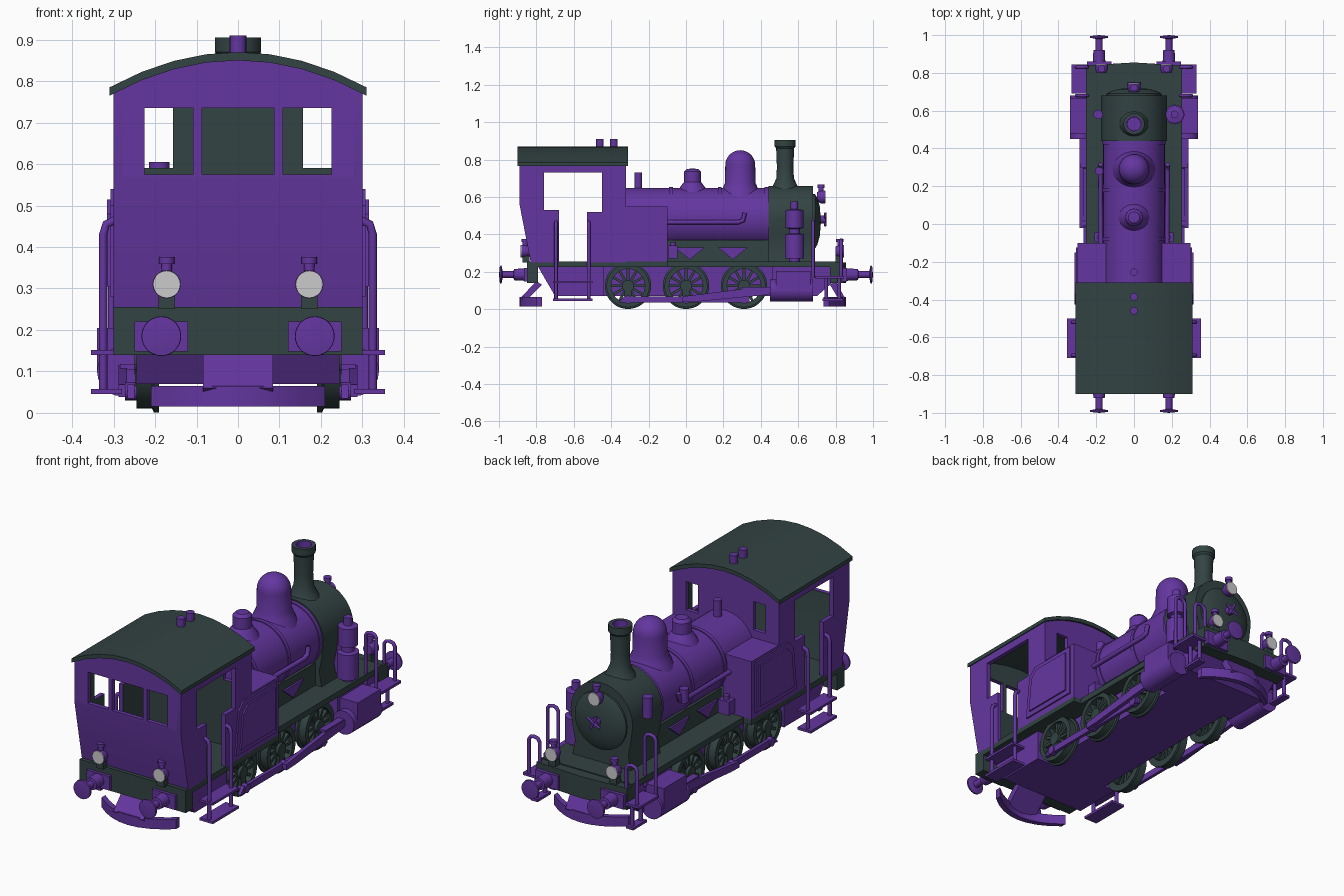
import bpy, bmesh, math
from mathutils import Vector

if "Cube" in bpy.data.objects:
    bpy.data.objects.remove(bpy.data.objects["Cube"])

def material(name, col):
    m = bpy.data.materials.new(name)
    m.diffuse_color = (*col, 1)
    m.use_nodes = True
    m.node_tree.nodes["Principled BSDF"].inputs["Base Color"].default_value = m.diffuse_color
    return m

PURPLE = material("purple paint", (0.127, 0.037, 0.35))
DARK = material("dark green paint", (0.033, 0.056, 0.056))
GREY = material("pale lamp glass", (0.60, 0.60, 0.60))

def finish(name, bm, mat, inner=None):
    """Turn a bmesh into an object; faces pointing along 'inner' become dark."""
    bmesh.ops.remove_doubles(bm, verts=bm.verts, dist=1e-5)
    bmesh.ops.recalc_face_normals(bm, faces=bm.faces)
    for f in bm.faces:
        f.smooth = True
        if inner and f.normal.dot(Vector(inner)) > 0.5:
            f.material_index = 1
    for e in bm.edges:
        e.smooth = len(e.link_faces) == 2 and e.calc_face_angle(0) < 0.6
    me = bpy.data.meshes.new(name)
    bm.to_mesh(me)
    bm.free()
    me.materials.append(mat)
    me.materials.append(DARK)
    ob = bpy.data.objects.new(name, me)
    bpy.context.collection.objects.link(ob)
    return ob

def place(axis, a, b, h):
    return {'x': (h, a, b), 'y': (a, h, b), 'z': (a, b, h)}[axis]

def prism(name, axis, pts, h0, h1, mat, inner=None):
    bm = bmesh.new()
    lo = [bm.verts.new(place(axis, a, b, h0)) for a, b in pts]
    hi = [bm.verts.new(place(axis, a, b, h1)) for a, b in pts]
    bm.faces.new(lo)
    bm.faces.new(hi)
    for i in range(len(pts)):
        j = (i + 1) % len(pts)
        bm.faces.new((lo[i], lo[j], hi[j], hi[i]))
    return finish(name, bm, mat, inner)

def box(name, x0, x1, y0, y1, z0, z1, mat, inner=None):
    return prism(name, 'z', [(x0, y0), (x1, y0), (x1, y1), (x0, y1)], z0, z1, mat, inner)

def lathe(name, axis, ca, cb, prof, mat, seg=28):
    """Revolve (radius, height) points round an axis through (ca, cb)."""
    bm = bmesh.new()
    rings = []
    for r, h in prof:
        rings.append([bm.verts.new(place(axis, ca + r * math.cos(2 * math.pi * i / seg),
                      cb + r * math.sin(2 * math.pi * i / seg), h)) for i in range(seg)])
    for p, q in zip(rings, rings[1:]):
        for i in range(seg):
            j = (i + 1) % seg
            bm.faces.new((p[i], p[j], q[j], q[i]))
    return finish(name, bm, mat)

def cyl(name, axis, ca, cb, r, h0, h1, mat, seg=20):
    return lathe(name, axis, ca, cb, [(0, h0), (r, h0), (r, h1), (0, h1)], mat, seg)

def pipe(name, pts, r, mat=PURPLE):
    cu = bpy.data.curves.new(name, 'CURVE')
    cu.dimensions = '3D'
    cu.bevel_depth, cu.bevel_resolution, cu.use_fill_caps = r, 2, True
    sp = cu.splines.new('POLY')
    sp.points.add(len(pts) - 1)
    for p, c in zip(sp.points, pts):
        p.co = (*c, 1)
    cu.materials.append(mat)
    ob = bpy.data.objects.new(name, cu)
    bpy.context.collection.objects.link(ob)
    return ob

def roof_z(x):
    return 0.87 - 0.085 * (x / 0.31) ** 2

# cab side walls with door opening, dark inside
side = [(-.83, .25), (-.68, .25), (-.68, .53), (-.76, .53), (-.76, .73), (-.45, .73), (-.45, .52),
        (-.53, .52), (-.53, .25), (-.32, .25), (-.32, .785), (-.89, .785), (-.89, .56)]
for s in (1, -1):
    prism("cab_side", 'x', side, s * .278, s * .30, PURPLE, (-s, 0, 0))
# rear and front cab walls: sill, window posts, arched head
xs = [-.30 + .05 * i for i in range(13)]
arch = [(x, roof_z(x) - .015) for x in xs]
prism("cab_rear_sill", 'x', [(-.83, .25), (-.89, .56), (-.89, .575), (-.868, .575), (-.868, .56), (-.808, .25)],
      -.30, .30, PURPLE, (0, 1, 0))
box("cab_front_sill", -.30, .30, -.342, -.32, .25, .59, PURPLE, (0, -1, 0))
for name, y0, y1, z0, n, posts in (
        ("rear", -.89, -.868, .575, 1, [(-.30, -.225), (-.108, -.087), (.087, .108), (.225, .30)]),
        ("front", -.342, -.32, .59, -1, [(-.30, -.225), (-.157, .157), (.225, .30)])):
    for a, b in posts:
        box("cab_%s_post" % name, a, b, y0, y1, z0, .735, PURPLE, (0, n, 0))
    prism("cab_%s_head" % name, 'y', [(.30, .735), (-.30, .735)] + arch, y0, y1, PURPLE, (0, n, 0))
# curved roof and its two vents
rx = [-.31 + .0775 * i for i in range(9)]
prism("roof", 'y', [(x, roof_z(x)) for x in rx] + [(x, roof_z(x) - .02) for x in reversed(rx)], -.90, -.31, DARK)
for y in (-.46, -.385):
    cyl("roof_vent", 'z', 0, y, .02, .84, .91, PURPLE)

# floor, running board, end beams
box("cab_floor", -.30, .30, -.84, -.10, .225, .255, DARK)
box("running_board", -.255, .255, -.10, .80, .225, .255, DARK)
box("rear_beam", -.30, .30, -.85, -.79, .14, .255, DARK)
prism("front_beam", 'z', [(-.255, .77), (.255, .77), (.255, .84), (0, .855), (-.255, .84)], .14, .25, DARK)
# frame
box("main_frame", -.18, .18, -.45, .47, .07, .23, PURPLE)
prism("rear_frame", 'x', [(-.79, .225), (-.70, .07), (-.44, .07), (-.44, .225)], -.245, .245, PURPLE)
prism("front_frame", 'x', [(.46, .07), (.70, .07), (.78, .14), (.78, .225), (.46, .225)], -.24, .24, PURPLE)

# side tanks with raised panels
for s in (1, -1):
    box("side_tank", s * .14, s * .30, -.33, -.10, .25, .55, PURPLE)
    prism("tank_panel", 'x', [(-.455, .28), (-.43, .50), (-.39, .54), (-.125, .54), (-.125, .28)],
          s * .295, s * .308, PURPLE)
    prism("tank_inner_panel", 'x', [(-.425, .305), (-.405, .48), (-.37, .515), (-.15, .515), (-.15, .305)],
          s * .30, s * .316, PURPLE)

# boiler with bands
BZ = .485
cyl("boiler", 'y', 0, BZ, .163, -.335, .44, PURPLE, 48)
for y in (-.09, .17, .42):
    cyl("boiler_band", 'y', 0, BZ, .168, y, y + .02, PURPLE, 48)
box("boiler_cradle", -.13, .13, -.10, .44, .24, .37, DARK)
for s in (1, -1):
    for y in (.02, .25):
        prism("boiler_bracket", 'x', [(y - .08, .33), (y - .03, .29), (y, .265), (y + .03, .29), (y + .08, .33)],
              s * .10, s * .14, PURPLE)
    box("sand_box", s * .15, s * .21, -.095, -.045, .27, .34, PURPLE)
    cyl("sand_box_lid", 'z', s * .18, -.07, .015, .33, .36, PURPLE, 12)

# smokebox with saddle, door and fittings
arc = [(.175 * math.cos(math.pi * i / 24), BZ + .175 * math.sin(math.pi * i / 24)) for i in range(25)]
prism("smokebox", 'y', arc + [(-.165, .40), (-.15, .33), (-.165, .25), (.165, .25), (.15, .33), (.165, .40)],
      .44, .68, DARK)
lathe("smokebox_door", 'y', 0, .47, [(.145, .67), (.145, .69), (.125, .702), (.08, .715), (0, .722)], DARK, 36)
cyl("door_hub", 'y', 0, .48, .022, .71, .745, PURPLE, 16)
for a in (0, 1):
    d = Vector((math.cos(a * 1.57 + .5), 0, math.sin(a * 1.57 + .5))) * .04
    c = Vector((0, .745, .48))
    pipe("door_handle", [c - d, c + d], .006)
# chimney, domes and whistle
lathe("chimney", 'z', 0, .53, [(.09, .62), (.065, .66), (.047, .70), (.044, .76), (.048, .86), (.056, .87),
      (.056, .905), (.042, .905)], DARK)
lathe("chimney_lining", 'z', 0, .53, [(.043, .905), (.037, .905), (.035, .76), (0, .76)], PURPLE)
lathe("steam_dome", 'z', 0, .29, [(.115, .60), (.095, .645), (.082, .675)] +
      [(.08 * math.cos(i * math.pi / 16), .77 + .08 * math.sin(i * math.pi / 16)) for i in range(9)], PURPLE, 32)
lathe("sand_dome", 'z', 0, .035, [(.085, .62), (.065, .655), (.046, .68), (.045, .735), (.03, .75), (0, .752)], PURPLE)
cyl("whistle", 'z', 0, -.255, .02, .63, .73, PURPLE)

# pump on the right, valve and pipes
lathe("air_pump", 'z', .215, .58, [(0, .25), (.03, .25), (.03, .27), (.052, .27), (.052, .40), (.03, .405), (.03, .43),
      (.047, .435), (.047, .53), (.02, .535), (.02, .575), (0, .575)], PURPLE)
box("pump_bracket", .13, .20, .56, .60, .28, .52, PURPLE)
cyl("left_valve", 'z', -.19, .58, .025, .50, .605, PURPLE)
cyl("left_check_valve", 'z', -.185, .28, .022, .46, .53, PURPLE)
for s in (1, -1):
    pipe("boiler_pipe", [(s * .175, -.10, .465), (s * .178, .28, .465), (s * .178, .305, .475),
                         (s * .178, .315, .515)], .012)

# wheels with spokes
for s in (1, -1):
    for y in (-.31, 0, .31):
        lathe("wheel_tyre", 'x', y, .125, [(.09, s * .19), (.124, s * .19), (.124, s * .203), (.115, s * .207),
              (.115, s * .245), (.09, s * .245), (.09, s * .19)], DARK, 36)
        cyl("wheel_hub", 'x', y, .125, .032, s * .18, s * .25, DARK)
        for k in range(12):
            a = k * math.pi / 6
            c, n = Vector((math.cos(a), math.sin(a))), Vector((-math.sin(a), math.cos(a))) * .007
            o = Vector((y, .125))
            prism("wheel_spoke", 'x', [tuple(o + p) for p in (c * .02 - n, c * .095 - n, c * .095 + n, c * .02 + n)],
                  s * .205, s * .235, DARK)
        prism("crank_web", 'x', [(y - .022, .125), (y - .018, .04), (y + .018, .04), (y + .022, .125)],
              s * .21, s * .248, DARK)
        cyl("crank_pin", 'x', y, .052, .022, s * .22, s * .272, PURPLE, 16)
    # rods and cylinders
    prism("coupling_rod", 'x', [(-.36, .035), (.34, .035), (.34, .068), (-.33, .068)], s * .25, s * .267, PURPLE)
    prism("main_rod", 'x', [(-.02, .038), (.05, .04), (.42, .075), (.46, .085), (.46, .115), (.36, .115), (-.02, .068)],
          s * .268, s * .288, PURPLE)
    box("slide_bar", s * .25, s * .285, .30, .48, .105, .118, PURPLE)
    cyl("cylinder", 'y', s * .28, .10, .06, .45, .68, PURPLE)
    box("valve_chest", s * .22, s * .34, .48, .665, .10, .205, PURPLE)

# steps and handrails
for s in (1, -1):
    box("cab_lower_step", s * .28, s * .355, -.71, -.50, .045, .058, PURPLE)
    box("cab_upper_step", s * .28, s * .355, -.71, -.50, .14, .152, PURPLE)
    for y in (-.695, -.52):
        pipe("cab_handrail", [(s * .325, y, .05), (s * .325, y, .43), (s * .318, y, .455), (s * .295, y, .465)], .01)
    box("front_upper_step", s * .24, s * .33, .69, .845, .165, .178, PURPLE)
    box("front_lower_step", s * .25, s * .29, .73, .84, .045, .058, PURPLE)
    for y, z in ((.68, .47), (.83, .37)):
        pipe("front_handrail", [(s * .245, y, .20), (s * .245, y, z - .02), (s * .255, y, z - .005), (s * .275, y, z),
             (s * .295, y, z - .005), (s * .305, y, z - .02), (s * .305, y, .17)], .009)
        pipe("step_hanger", [(s * .27, .75 if y < .7 else .82, .17), (s * .27, .75 if y < .7 else .82, .05)], .01)

# lamps, buffers and rail guards at both ends
def lamp(x, y, z, d, r):
    lathe("lamp_body", 'y', x, z, [(0, y), (r * .75, y), (r, y + d * .02), (r, y + d * .042), (0, y + d * .042)], PURPLE)
    cyl("lamp_glass", 'y', x, z, r * .97, y + d * .041, y + d * .046, GREY)
    cyl("lamp_chimney", 'z', x, y + d * .022, .013, z + r * .8, z + r + .025, PURPLE, 12)
    cyl("lamp_cap", 'z', x, y + d * .022, .019, z + r + .015, z + r + .032, PURPLE, 12)

lamp(0, .70, .60, 1, .034)
for d, yb, yl in ((-1, -.85, -.838), (1, .845, .80)):
    for s in (1, -1):
        lamp(s * .172, yl, .31, d, .034)
        box("lamp_foot", s * .172 - .02, s * .172 + .02, yl, yl + d * .035, .25, .285, DARK)
        box("buffer_plate", s * .185 - .065, s * .185 + .065, yb - d * .01, yb + d * .015, .148, .22, PURPLE)
        lathe("buffer", 'y', s * .185, .185, [(0, yb), (.034, yb), (.03, d * .92), (.018, d * .922), (.018, d * .98),
              (.048, d * .986), (.047, d * .995), (0, d * 1.0)], PURPLE)
    gx = [-.21 + .0525 * i for i in range(9)]
    yo = .89 if d < 0 else .855
    curve = [(x, d * (yo - .09 * (x / .21) ** 2)) for x in gx]
    prism("rail_guard", 'z', curve + [(x, y - d * .03) for x, y in reversed(curve)], .015, .065, PURPLE)
    prism("guard_strut", 'x', [(d * (yo - .005), .06), (d * (yo - .03), .04), (d * .77, .13), (d * .80, .15)],
          -.085, .085, PURPLE)
